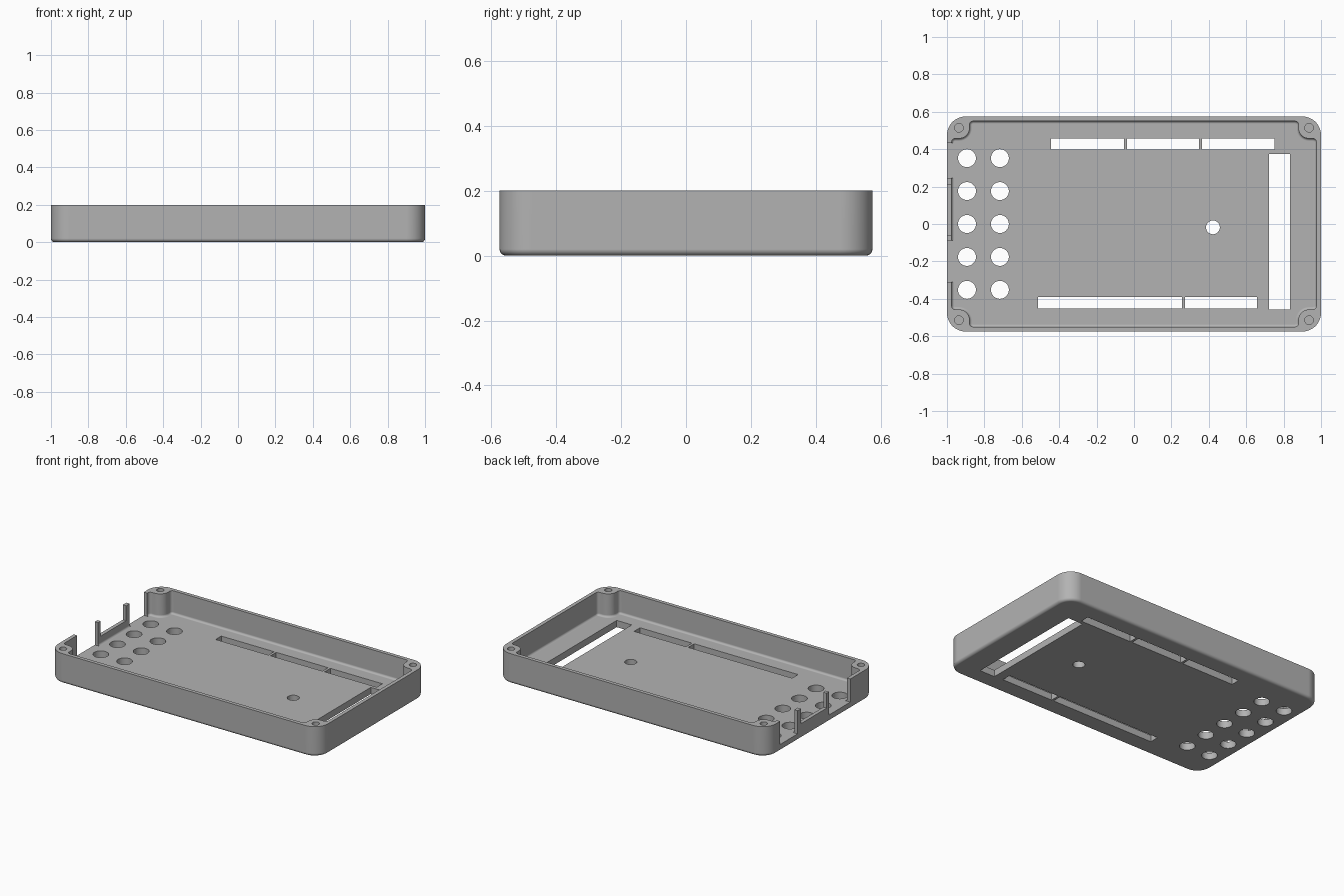
import bpy, bmesh
from math import cos, sin, pi, radians
from mathutils import Vector

cube = bpy.data.objects.get("Cube")
if cube:
    bpy.data.objects.remove(cube, do_unlink=True)

HX, HY, H = 1.0, 0.575, 0.2         # half length, half width, height
WALL, FLOOR = 0.025, 0.045
BOSS_X, BOSS_Y, BOSS_R = 0.936, 0.514, 0.057

grey = bpy.data.materials.new("plain grey")
grey.use_nodes = True
COLOUR = (0.45, 0.45, 0.45, 1)
grey.diffuse_color = COLOUR
grey.node_tree.nodes["Principled BSDF"].inputs["Base Color"].default_value = COLOUR


def arc(cx, cy, r, start, end, steps):
    """Points along an arc, angles in degrees."""
    angles = [radians(start + (end - start) * i / steps) for i in range(steps + 1)]
    return [(cx + r * cos(a), cy + r * sin(a)) for a in angles]


def all_quadrants(points):
    """Mirror the points of the +x +y quadrant into a closed outline."""
    out = list(points)
    out += [(-x, y) for x, y in reversed(points)]
    out += [(-x, -y) for x, y in points]
    out += [(x, -y) for x, y in reversed(points)]
    return out


def prism(name, outline, z0, z1, base_bevel=0):
    """Extrude an outline upward and round its lower rim."""
    bm = bmesh.new()
    base = bm.faces.new([bm.verts.new((x, y, z0)) for x, y in outline])
    top = bmesh.ops.extrude_face_region(bm, geom=[base], use_keep_orig=True)
    bmesh.ops.translate(bm, vec=(0, 0, z1 - z0),
                        verts=[g for g in top["geom"] if isinstance(g, bmesh.types.BMVert)])
    if base_bevel:
        rim = [e for e in bm.edges if all(abs(v.co.z - z0) < 1e-5 for v in e.verts)]
        bmesh.ops.bevel(bm, geom=rim, offset=base_bevel, segments=4, profile=0.5,
                        affect='EDGES', clamp_overlap=True)
    bmesh.ops.recalc_face_normals(bm, faces=bm.faces)
    mesh = bpy.data.meshes.new(name)
    bm.to_mesh(mesh)
    bm.free()
    mesh.materials.append(grey)
    obj = bpy.data.objects.new(name, mesh)
    bpy.context.collection.objects.link(obj)
    return obj


def cut(target, cutter):
    """Subtract the cutter from the target and discard it."""
    mod = target.modifiers.new("cut", 'BOOLEAN')
    mod.operation, mod.solver, mod.object = 'DIFFERENCE', 'EXACT', cutter
    bpy.context.view_layer.objects.active = target
    bpy.ops.object.modifier_apply(modifier=mod.name)
    bpy.data.objects.remove(cutter, do_unlink=True)


def cut_box(target, x0, x1, y0, y1, z0, z1):
    cut(target, prism("box_cutter", [(x0, y0), (x1, y0), (x1, y1), (x0, y1)], z0, z1))


def cut_hole(target, x, y, r, z0, z1):
    cut(target, prism("hole_cutter", arc(x, y, r, 0, 360, 32)[:-1], z0, z1))


# Outer body with rounded corners and rounded lower rim
RC = 0.1
shell = prism("tray_shell", all_quadrants(arc(HX - RC, HY - RC, RC, 0, 90, 10)), 0, H, 0.02)

# Cavity that wraps around the four corner screw bosses
ix, iy = HX - WALL, HY - WALL
bx, by, f = BOSS_X - BOSS_R, BOSS_Y - BOSS_R, 0.018
quadrant = (arc(ix - f, by - f, f, 0, 90, 4)
            + arc(BOSS_X, BOSS_Y, BOSS_R, 270, 180, 8)
            + arc(bx - f, iy - f, f, 0, 90, 4))
cut(shell, prism("cavity_cutter", all_quadrants(quadrant), FLOOR, H + 0.1, 0.014))

# Blind screw holes in the bosses
for sx in (-1, 1):
    for sy in (-1, 1):
        cut_hole(shell, sx * BOSS_X, sy * BOSS_Y, 0.023, 0.06, H + 0.1)

# Round holes in the floor: two columns of five, and a single one
for x in (-0.893, -0.717):
    for row in range(-2, 3):
        cut_hole(shell, x, row * 0.176, 0.048, -0.1, 0.1)
cut_hole(shell, 0.422, -0.018, 0.037, -0.1, 0.1)

# Connector slots in the floor
for x0, x1, y0, y1 in ((-0.444, -0.053, 0.397, 0.457), (-0.037, 0.348, 0.397, 0.457),
                       (0.364, 0.75, 0.397, 0.457), (-0.513, 0.257, -0.453, -0.39),
                       (0.273, 0.658, -0.453, -0.39), (0.722, 0.834, -0.458, 0.374)):
    cut_box(shell, x0, x1, y0, y1, -0.1, 0.1)

# Openings in the end wall, leaving two posts and a raised sill between them
for y0, y1, sill in ((0.247, 0.432, FLOOR), (-0.06, 0.21, 0.1), (-0.31, -0.087, FLOOR)):
    cut_box(shell, -HX - 0.1, -0.955, y0, y1, sill, H + 0.1)

# Smooth curved walls, crisp flat faces
bpy.ops.object.select_all(action='DESELECT')
shell.select_set(True)
bpy.context.view_layer.objects.active = shell
bpy.ops.object.shade_smooth_by_angle(angle=radians(30))
shell.modifiers.new("weighted_normals", 'WEIGHTED_NORMAL').keep_sharp = True
